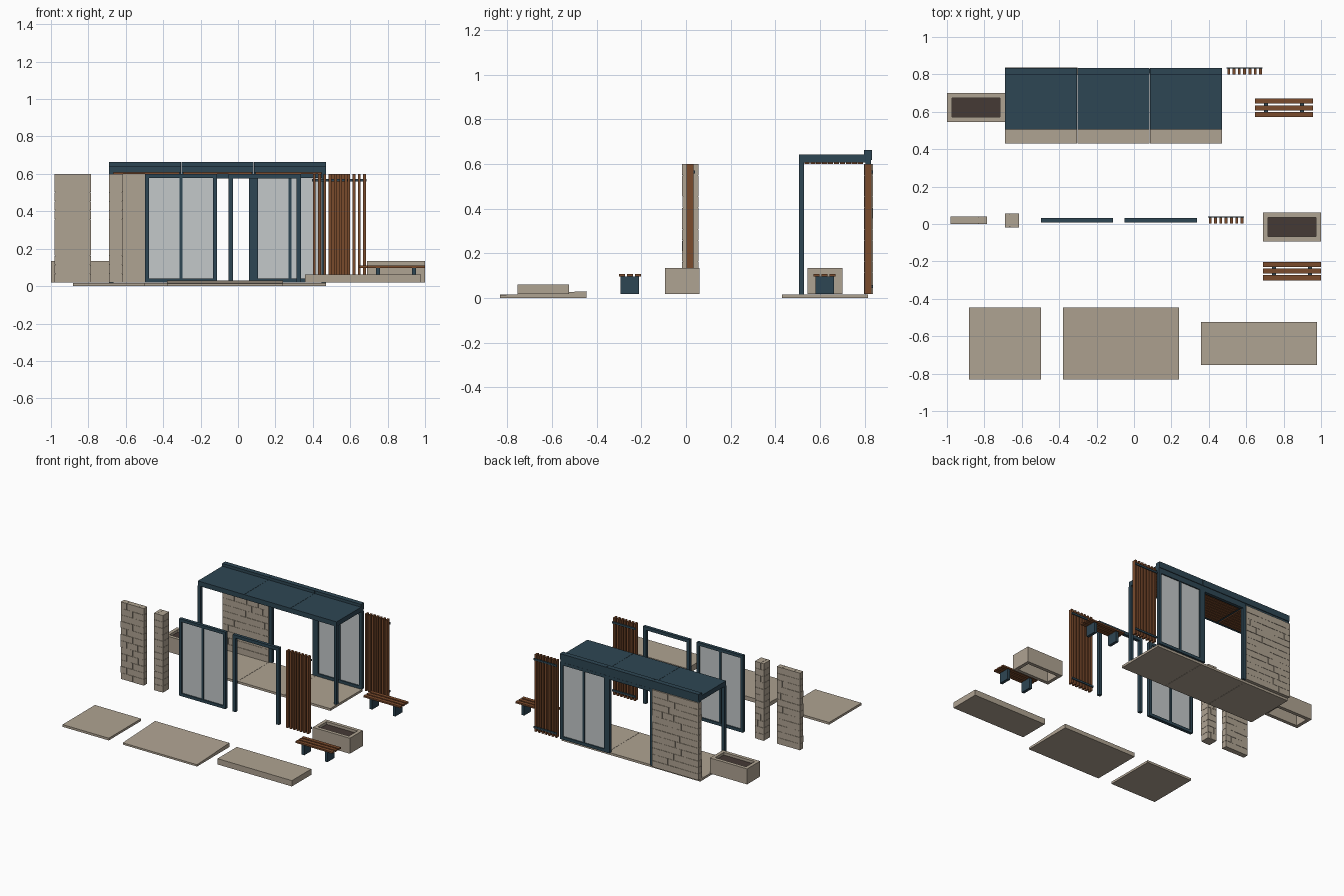
import bpy, bmesh, random
from mathutils import Matrix, Vector

if "Cube" in bpy.data.objects:
    bpy.data.objects.remove(bpy.data.objects["Cube"])

random.seed(4)


def material(name, rgb):
    m = bpy.data.materials.new(name)
    m.diffuse_color = (*rgb, 1)
    m.use_nodes = True
    m.node_tree.nodes["Principled BSDF"].inputs["Base Color"].default_value = m.diffuse_color
    return m


STEEL = material("navy steel", (0.027, 0.061, 0.087))
STONE = material("tan stone", (0.43, 0.366, 0.287))
WOOD = material("brown timber", (0.195, 0.069, 0.025))
SOIL = material("dark soil", (0.060, 0.042, 0.036))
GLASS = material("pale glass", (0.55, 0.58, 0.585))

Z0, Z1 = 0.018, 0.60      # floor level and wall top
MOD = 0.387               # width of one bay


def boxes(name, mat, items):
    """One object made of boxes given as (x0, x1, y0, y1, z0, z1)."""
    bm = bmesh.new()
    for x0, x1, y0, y1, z0, z1 in items:
        size = Matrix.Diagonal((x1 - x0, y1 - y0, z1 - z0, 1))
        mid = Vector((x0 + x1, y0 + y1, z0 + z1)) / 2
        bmesh.ops.create_cube(bm, size=1, matrix=Matrix.Translation(mid) @ size)
    me = bpy.data.meshes.new(name)
    bm.to_mesh(me)
    bm.free()
    me.materials.append(mat)
    ob = bpy.data.objects.new(name, me)
    bpy.context.collection.objects.link(ob)
    return ob


# Stone wall: twelve running-bond courses of blocks around a core
def stone_wall(name, x0, x1, y0, y1, block):
    gap, inset, rows = 0.0015, 0.004, 12
    items = [(x0 + inset, x1 - inset, y0 + inset, y1 - inset, Z0, Z1 - 0.002)]
    h = (Z1 - Z0) / rows
    for r in range(rows):
        cuts = [x0]
        x = x0 + block * (0.5 if r % 2 else 1.0)
        while x < x1 - block * 0.3:
            cuts.append(x)
            x += block * random.uniform(0.9, 1.1)
        cuts.append(x1)
        z = Z0 + r * h
        for i, (a, b) in enumerate(zip(cuts, cuts[1:])):
            d = random.choice((0, 0, 0.001, 0.002))
            items.append((a + (gap / 2 if i else 0),
                          b - (gap / 2 if i < len(cuts) - 2 else 0),
                          y0 + d, y1 - d, z, z + h - (gap if r < rows - 1 else 0)))
    boxes(name, STONE, items)


# Double glazed panel in a steel frame
def glass_panel(name, x, y):
    w, s = MOD, 0.022
    a, b, m = y + 0.008, y + 0.032, x + MOD / 2
    boxes(name + "_frame", STEEL, [
        (x, x + s, a, b, Z0, Z1), (x + w - s, x + w, a, b, Z0, Z1),
        (x + s, x + w - s, a, b, Z1 - s, Z1), (x + s, x + w - s, a, b, Z0, Z0 + s),
        (m - 0.008, m + 0.008, a + 0.002, b - 0.002, Z0 + s, Z1 - s)])
    boxes(name + "_glass", GLASS, [
        (x + s, m - 0.008, y + 0.017, y + 0.023, Z0 + s, Z1 - s),
        (m + 0.008, x + w - s, y + 0.017, y + 0.023, Z0 + s, Z1 - s)])


# Open doorway: two posts and a header
def doorway(name, x, y):
    s, a, b = 0.024, y + 0.008, y + 0.032
    boxes(name, STEEL, [
        (x, x + s, a, b, Z0, Z1), (x + MOD - s, x + MOD, a, b, Z0, Z1),
        (x + s, x + MOD - s, a, b, Z1 - s, Z1)])


# Screen of upright timber slats on two steel rails
def slat_screen(name, x, y):
    n, w, length = 7, 0.015, 0.193
    step = (length - w - 0.008) / (n - 1)
    boxes(name + "_slats", WOOD, [
        (x + 0.004 + i * step, x + 0.004 + i * step + w, y + 0.003, y + 0.034, Z0, Z1)
        for i in range(n)])
    boxes(name + "_rails", STEEL, [
        (x, x + length, y + 0.034, y + 0.041, z, z + 0.014) for z in (0.045, 0.558)])


# Open-bottomed planter with soil
def planter(name, x, y):
    w, d, t, top = 0.31, 0.155, 0.026, 0.135
    boxes(name + "_walls", STONE, [
        (x, x + w, y, y + t, Z0, top), (x, x + w, y + d - t, y + d, Z0, top),
        (x, x + t, y + t, y + d - t, Z0, top), (x + w - t, x + w, y + t, y + d - t, Z0, top)])
    boxes(name + "_soil", SOIL, [(x + t, x + w - t, y + t, y + d - t, 0.102, 0.115)])


# Bench: three seat boards on two plate legs
def bench(name, x, y):
    w = 0.31
    boxes(name + "_seat", WOOD, [
        (x, x + w, y + i * 0.036, y + i * 0.036 + 0.027, 0.097, 0.109) for i in range(3)])
    boxes(name + "_legs", STEEL, [
        (c - 0.011, c + 0.011, y + 0.008, y + 0.091, Z0, 0.097)
        for c in (x + 0.058, x + w - 0.058)])


# ---- Assembled pavilion ----
BX, BY = -0.69, 0.797
for i in range(3):
    x = BX + i * MOD
    e = 0.0008
    boxes(f"pavilion_floor_{i+1}", STONE, [(x + e, x + MOD - e, 0.43, 0.815, 0, Z0 - 0.001)])
    boxes(f"roof_slab_{i+1}", STEEL, [(x + e, x + MOD - e, 0.505, 0.808, 0.607, 0.643)])
    boxes(f"roof_parapet_{i+1}", STEEL, [(x + e, x + MOD - e, 0.796, 0.833, 0.618, 0.664)])
    boxes(f"roof_header_{i+1}", STEEL, [(x + e, x + MOD - e, 0.803, 0.828, Z1, 0.618)])
    boxes(f"soffit_boards_{i+1}", WOOD, [
        (x + 0.01, x + MOD - 0.01, 0.53 + k * 0.0265, 0.553 + k * 0.0265, Z1, 0.607)
        for k in range(10)])
stone_wall("pavilion_stone_wall", BX, BX + MOD, BY, BY + 0.041, 0.1)
doorway("pavilion_doorway", BX + MOD, BY)
glass_panel("pavilion_window", BX + 2 * MOD, BY)
boxes("front_posts", STEEL, [
    (x, x + 0.024, 0.505, 0.529, Z0 - 0.001, 0.607) for x in (BX, BX + 3 * MOD - 0.024)])
slat_screen("pavilion_screen", 0.495, BY)
planter("pavilion_planter", -1.0, 0.545)
bench("pavilion_bench", 0.647, 0.571)

# ---- Loose wall modules ----
stone_wall("loose_stone_wall", -0.98, -0.787, 0, 0.041, 0.1)
stone_wall("loose_stone_pillar", -0.69, -0.615, -0.018, 0.057, 0.05)
glass_panel("loose_window", -0.498, 0)
doorway("loose_doorway", -0.05, 0)
slat_screen("loose_screen", 0.396, 0)
planter("loose_planter", 0.69, -0.094)
bench("loose_bench", 0.69, -0.301)

# ---- Loose floor modules ----
boxes("loose_floor", STONE, [(-0.883, -0.497, -0.832, -0.446, 0, Z0 - 0.001)])
ramp = boxes("loose_ramp", STONE, [(-0.38, 0.24, -0.832, -0.446, 0, 0.014)])
for v in ramp.data.vertices:      # lift the rear top edge
    if v.co.z > 0.01 and v.co.y > -0.6:
        v.co.z = 0.031
boxes("loose_platform", STONE, [(0.357, 0.979, -0.755, -0.524, Z0, 0.062)])
